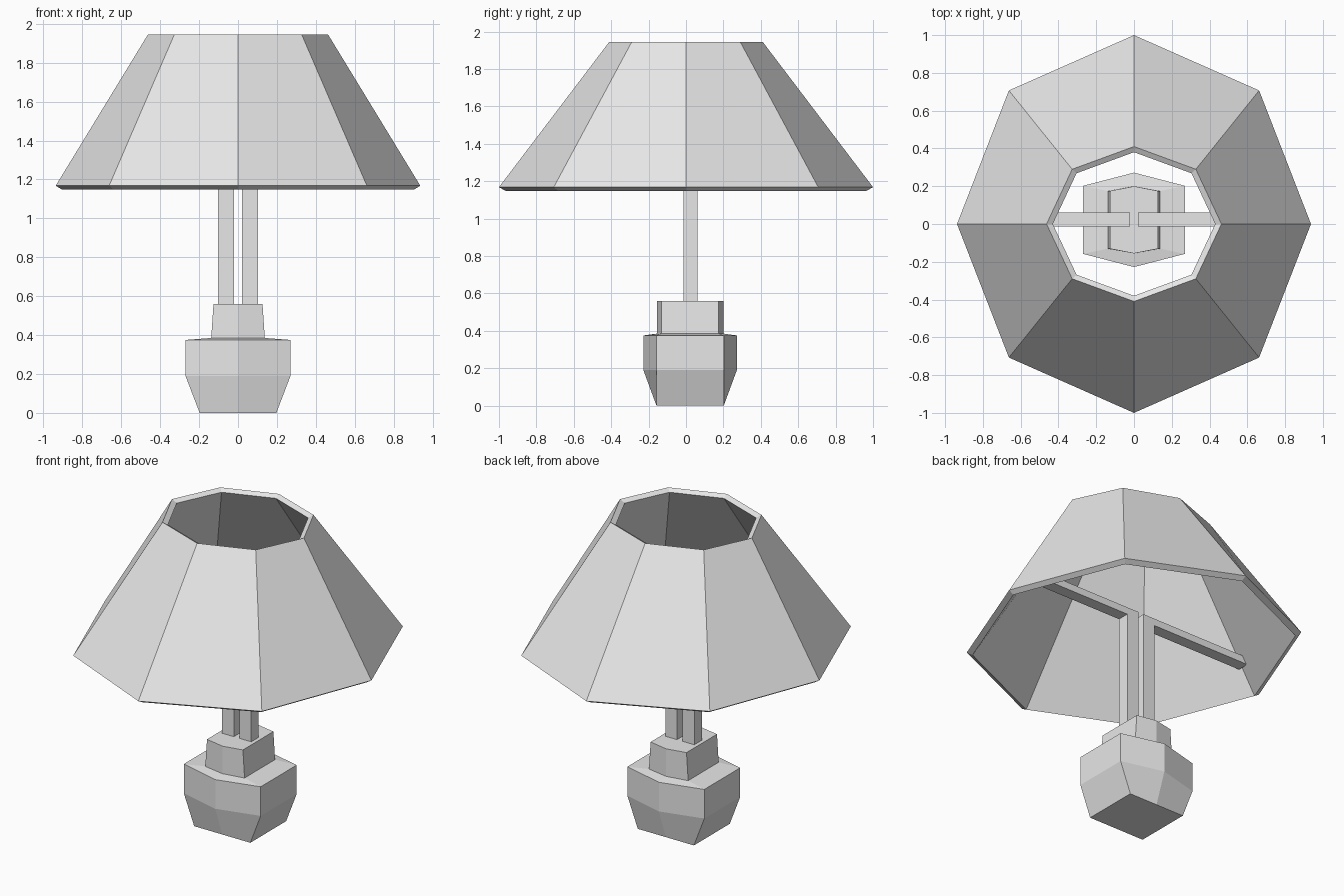
import bpy
import bmesh

if "Cube" in bpy.data.objects:
    bpy.data.objects.remove(bpy.data.objects["Cube"], do_unlink=True)

# Single plain grey for the whole lamp
grey = bpy.data.materials.new("light_grey")
grey.use_nodes = True
grey.diffuse_color = (0.8, 0.8, 0.8, 1)
grey.node_tree.nodes["Principled BSDF"].inputs["Base Color"].default_value = (0.8, 0.8, 0.8, 1)

CENTRE_Y = 0.022


def loft(name, rings, hollow=False):
    """Join rings of points with side faces; cap the ends, or loop back if hollow."""
    bm = bmesh.new()
    loops = [[bm.verts.new(p) for p in ring] for ring in rings]
    pairs = list(zip(loops, loops[1:]))
    if hollow:
        pairs.append((loops[-1], loops[0]))
    else:
        bm.faces.new(loops[0])
        bm.faces.new(loops[-1])
    for low, high in pairs:
        n = len(low)
        for i in range(n):
            j = (i + 1) % n
            bm.faces.new((low[i], low[j], high[j], high[i]))
    bmesh.ops.recalc_face_normals(bm, faces=bm.faces[:])
    mesh = bpy.data.meshes.new(name)
    bm.to_mesh(mesh)
    bm.free()
    mesh.materials.append(grey)
    obj = bpy.data.objects.new(name, mesh)
    bpy.context.collection.objects.link(obj)
    return obj


def hexagon(half_x, corner_y, mid_y, z):
    """Six-sided ring with a point at the front and the back."""
    plan = [(half_x, -corner_y), (half_x, corner_y), (0, mid_y),
            (-half_x, corner_y), (-half_x, -corner_y), (0, -mid_y)]
    return [(x, y + CENTRE_Y, z) for x, y in plan]


def octagon(half_x, half_y, z):
    """Eight-sided ring with points on both axes."""
    d = 0.707
    plan = [(1, 0), (d, d), (0, 1), (-d, d), (-1, 0), (-d, -d), (0, -1), (d, -d)]
    return [(x * half_x, y * half_y, z) for x, y in plan]


def bar(name, x0, x1, z0, z1):
    """Rectangular bar, the same depth as the other supports."""
    y0, y1 = -0.013, 0.062
    return loft(name, [[(x0, y0, z), (x1, y0, z), (x1, y1, z), (x0, y1, z)] for z in (z0, z1)])


# Faceted base tapering to a flat foot, with a slightly raised shoulder
loft("base", [hexagon(0.197, 0.18, 0.18, 0), hexagon(0.27, 0.18, 0.25, 0.19),
              hexagon(0.27, 0.18, 0.25, 0.375), hexagon(0.14, 0.153, 0.178, 0.385)])

# Neck block
loft("neck", [hexagon(0.138, 0.153, 0.178, 0.38), hexagon(0.126, 0.153, 0.178, 0.56)])

# Twin posts and the arms that carry the shade
for side, s in (("left", 1), ("right", -1)):
    bar(side + "_post", s * 0.02, s * 0.102, 0.55, 1.335)
    bar(side + "_arm", s * 0.09, s * 0.8, 1.29, 1.335)

# Open shade with wall thickness
loft("shade", [octagon(0.937, 1.0, 1.168), octagon(0.463, 0.41, 1.945),
               octagon(0.43, 0.38, 1.928), octagon(0.905, 0.965, 1.148)], hollow=True)
